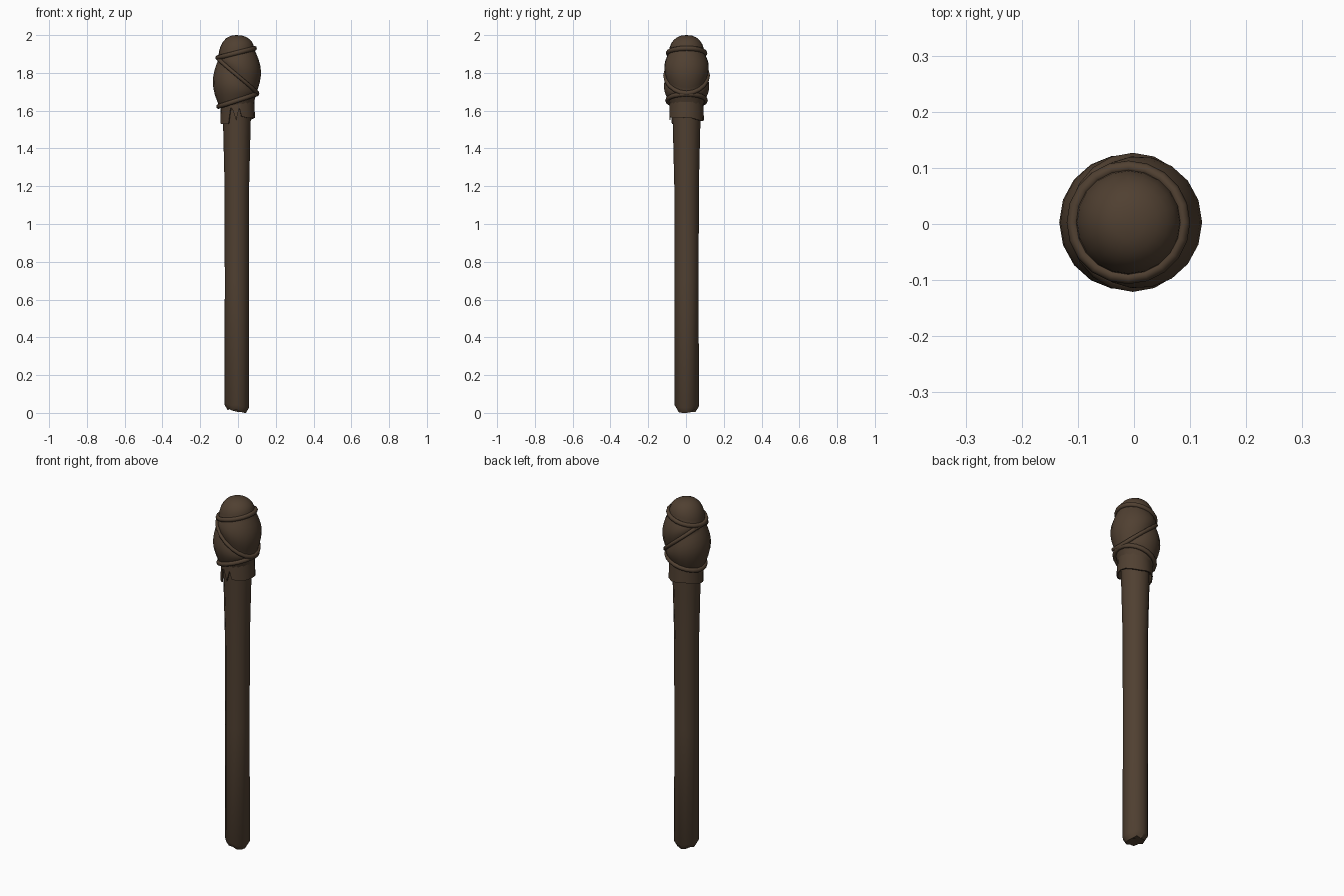
import bpy, bmesh, math
from math import cos, sin, pi, radians

if "Cube" in bpy.data.objects:
    bpy.data.objects.remove(bpy.data.objects["Cube"])

wood = bpy.data.materials.new("dark_brown")
wood.diffuse_color = (0.080, 0.051, 0.031, 1)
wood.use_nodes = True
wood.node_tree.nodes["Principled BSDF"].inputs["Base Color"].default_value = wood.diffuse_color


def loft(name, rows, wrap=False, caps=False, angle=40):
    """Skin closed rings of points; wrap joins last ring to first."""
    bm = bmesh.new()
    vs = [[bm.verts.new(p) for p in row] for row in rows]
    n = len(rows[0])
    for i in range(len(rows) if wrap else len(rows) - 1):
        a, b = vs[i], vs[(i + 1) % len(rows)]
        for j in range(n):
            k = (j + 1) % n
            bm.faces.new((a[j], a[k], b[k], b[j]))
    if caps:
        bm.faces.new(vs[0])
        bm.faces.new(vs[-1])
    bmesh.ops.remove_doubles(bm, verts=bm.verts, dist=0.0005)
    bmesh.ops.recalc_face_normals(bm, faces=bm.faces)
    me = bpy.data.meshes.new(name)
    bm.to_mesh(me)
    bm.free()
    me.materials.append(wood)
    ob = bpy.data.objects.new(name, me)
    bpy.context.collection.objects.link(ob)
    bpy.context.view_layer.objects.active = ob
    ob.select_set(True)
    bpy.ops.object.shade_smooth_by_angle(angle=radians(angle))
    ob.select_set(False)
    return ob


N = 20
ANG = [2 * pi * j / N for j in range(N)]

# Handle: slightly flared pole with a chipped lower end
HN = 12
hang = [2 * pi * j / HN for j in range(HN)]
chip = [0.0, 0.004, 0.018, 0.006, 0.012, 0.02, 0.014, 0.022, 0.012, 0.016, 0.004, 0.0]
rows = [[(-0.006 + 0.048 * cos(a), 0.003 + 0.048 * sin(a), chip[j]) for j, a in enumerate(hang)],
        [(-0.006 + 0.065 * cos(a), 0.003 + 0.065 * sin(a), 0.028 + chip[j]) for j, a in enumerate(hang)]]
for z, r in ((0.7, 0.064), (1.2, 0.065), (1.45, 0.071), (1.64, 0.076)):
    rows.append([(-0.006 + r * cos(a), 0.003 + r * sin(a), z) for a in hang])
loft("handle", rows, caps=True)


# Three tilted cord loops: each gives height, radius and x centre at an angle
def loop_top(a):
    return 1.905 + 0.025 * cos(a), 0.094, -0.010


def loop_mid(a):
    return 1.785 - 0.093 * cos(a), 0.099 + 0.009 * sin(a) ** 2, -0.002


def loop_low(a):
    return 1.655 + 0.033 * cos(a), 0.097, -0.002


def at(a, z, r, cx):
    return (cx + r * cos(a), 0.003 + r * sin(a), z)


# Cloth head: bulges between the cords, domed on top
rows = [[at(a, 1.60, 0.078, -0.002) for a in ANG]]
for lo, hi in ((loop_low, loop_mid), (loop_mid, loop_top)):
    for i in range(8):
        t = i / 8
        row = []
        for a in ANG:
            p, q = lo(a), hi(a)
            z, r, cx = (u + (v - u) * t for u, v in zip(p, q))
            row.append(at(a, z, r + 0.13 * max(q[0] - p[0], 0) * sin(pi * t), cx))
        rows.append(row)
for i in range(7):
    t = i / 6 * pi / 2
    row = []
    for a in ANG:
        z, r, cx = loop_top(a)
        row.append(at(a, z + (2.0 - z) * sin(t), max(r * cos(t) ** 0.85, 0.0001), cx))
    rows.append(row)
loft("cloth_head", rows, angle=60)

# Cords pulled tight around the head
for name, f in (("cord_top", loop_top), ("cord_diagonal", loop_mid), ("cord_low", loop_low)):
    rows = []
    for k in range(8):
        b = 2 * pi * k / 8
        row = []
        for a in ANG:
            z, r, cx = f(a)
            row.append(at(a, z + 0.013 * sin(b), r + 0.005 + 0.011 * cos(b), cx))
        rows.append(row)
    loft(name, rows, wrap=True, angle=60)

# Ragged cloth skirt: (angle in degrees, lower edge height)
edge = [(0, 1.563), (20, 1.56), (45, 1.55), (70, 1.545), (90, 1.55), (110, 1.555), (135, 1.55),
        (160, 1.54), (180, 1.535), (200, 1.53), (222, 1.53), (238, 1.53), (246, 1.615),
        (252, 1.61), (265, 1.55), (276, 1.615), (283, 1.57), (300, 1.563), (320, 1.56), (340, 1.562)]
outer_top, outer_low, inner_low, inner_top = [], [], [], []
for d, z in edge:
    a = radians(d)
    outer_top.append(at(a, 1.65, 0.088, -0.002))
    outer_low.append(at(a, z, 0.092, -0.002))
    inner_low.append(at(a, z, 0.085, -0.002))
    inner_top.append(at(a, 1.65, 0.080, -0.002))
loft("cloth_skirt", [outer_top, outer_low, inner_low, inner_top], wrap=True, angle=35)
